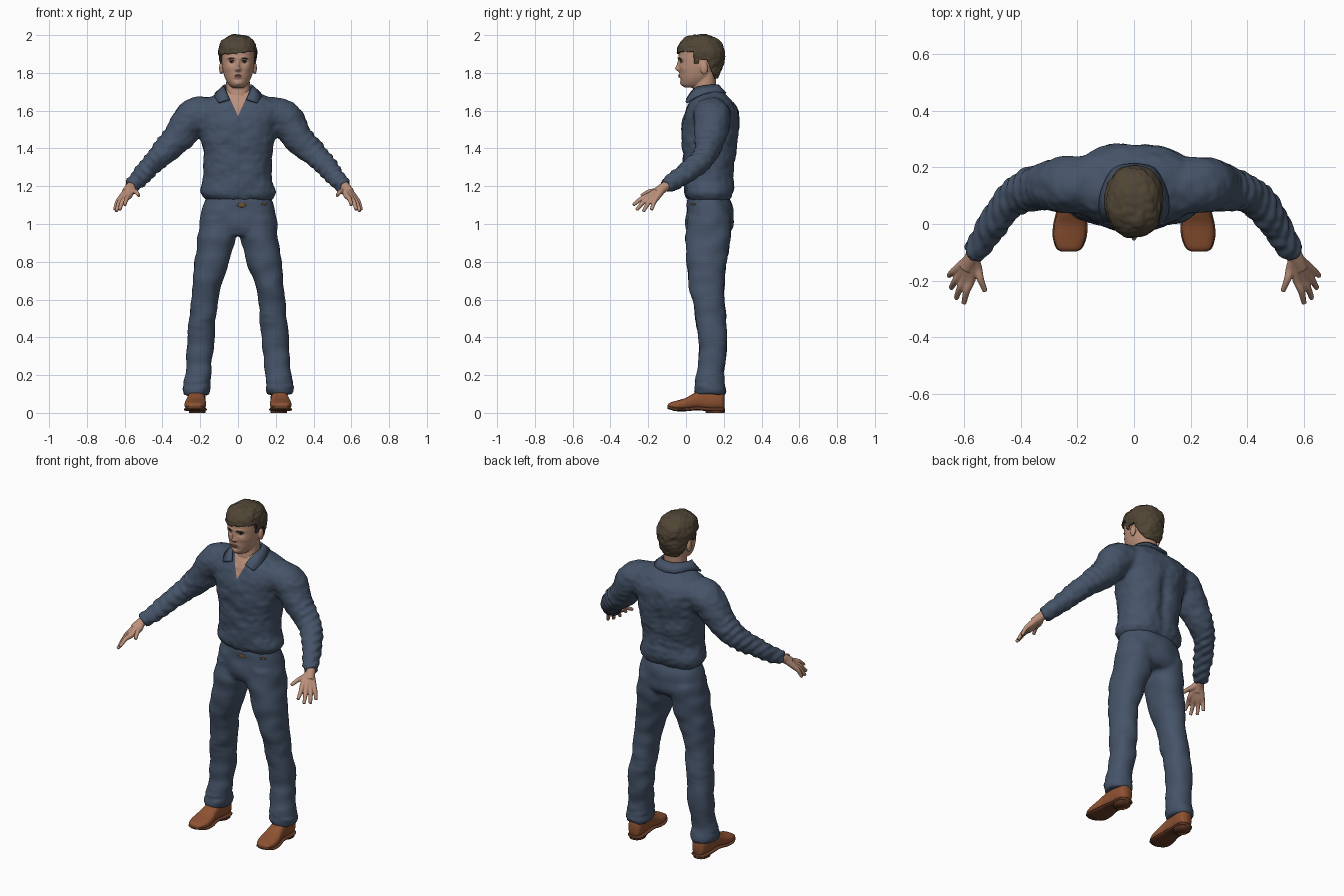
import bpy, bmesh, math
from mathutils import Vector, noise
from mathutils.bvhtree import BVHTree

if "Cube" in bpy.data.objects:
    bpy.data.objects.remove(bpy.data.objects["Cube"])


def material(name, *rgb):
    mat = bpy.data.materials.new(name)
    mat.use_nodes = True
    mat.diffuse_color = (*rgb, 1)
    mat.node_tree.nodes["Principled BSDF"].inputs["Base Color"].default_value = (*rgb, 1)
    return mat


CLOTH = material("navy cloth", .06, .088, .14)
SKIN = material("skin", .5, .28, .195)
LIP = material("lips", .36, .15, .11)
HAIR = material("dark brown hair", .08, .06, .036)
LEATHER = material("brown leather", .27, .085, .032)
SOLE = material("dark sole", .13, .045, .02)
WHITE = material("eye white", .55, .48, .42)
DARK = material("dark iris", .02, .014, .01)
BRASS = material("dull brass", .16, .08, .03)


def spline(rows, steps=5):
    """Catmull-Rom interpolation of rows of numbers."""
    rows = [rows[0], *rows, rows[-1]]
    out = []
    for a, b, c, d in zip(rows, rows[1:], rows[2:], rows[3:]):
        for i in range(steps):
            t = i / steps
            out.append([q + t * (r - p + t * (2*p - 5*q + 4*r - s + t * (3*(q - r) + s - p))) / 2
                        for p, q, r, s in zip(a, b, c, d)])
    return out + [list(rows[-1])]


def loft(bm, rings, power=2, sides=36):
    """Skin a closed body over superellipse rings (centre, u, v)."""
    loops = []
    for c, u, v in rings:
        loop = []
        for i in range(sides):
            a = math.tau * i / sides
            p, q = [math.copysign(abs(f) ** (2 / power), f) for f in (math.cos(a), math.sin(a))]
            loop.append(bm.verts.new(c + u * p + v * q))
        loops.append(loop)
    for lo, hi in zip(loops, loops[1:]):
        for i in range(sides):
            j = (i + 1) % sides
            bm.faces.new((lo[i], lo[j], hi[j], hi[i]))
    bm.faces.new(loops[0][::-1])
    bm.faces.new(loops[-1])


def stack(bm, rows, side=1, power=2.2):
    """Body from level rings: height, centre x, half width, front y, back y."""
    loft(bm, [(Vector((side * x, (f + b) / 2, z)), Vector((w, 0, 0)), Vector((0, (b - f) / 2, 0)))
              for z, x, w, f, b in spline(rows)], power)


def tube(bm, rows, side=1):
    """Round limb along a path: x, y, z, radius."""
    rows = spline(rows)
    pts = [Vector((side * r[0], r[1], r[2])) for r in rows]
    rings = []
    for i, p in enumerate(pts):
        t = (pts[min(i + 1, len(pts) - 1)] - pts[max(i - 1, 0)]).normalized()
        u = t.cross(Vector((0, 0, 1))).normalized()
        rings.append((p, u * rows[i][3], t.cross(u) * rows[i][3]))
    loft(bm, rings, sides=20)


def ball(bm, centre, size):
    geo = bmesh.ops.create_icosphere(bm, subdivisions=3, radius=1)
    for v in geo["verts"]:
        v.co = Vector(centre) + v.co * Vector(size)


def finish(name, bm, mat, voxel=0, sculpt=None, smoothing=4):
    """Fuse the bodies, smooth them, then apply a sculpt function."""
    obj = bpy.data.objects.new(name, bpy.data.meshes.new(name))
    bpy.context.scene.collection.objects.link(obj)
    bm.to_mesh(obj.data)
    bm.free()
    if voxel:
        mod = obj.modifiers.new("fuse", 'REMESH')
        mod.mode, mod.voxel_size = 'VOXEL', voxel
        mod = obj.modifiers.new("relax", 'SMOOTH')
        mod.iterations = smoothing
        graph = bpy.context.evaluated_depsgraph_get()
        obj.data = bpy.data.meshes.new_from_object(obj.evaluated_get(graph))
        obj.modifiers.clear()
    if sculpt:
        moved = [sculpt(v.co.copy(), v.normal.copy()) for v in obj.data.vertices]
        for v, co in zip(obj.data.vertices, moved):
            v.co = co
    obj.data.materials.clear()
    obj.data.materials.append(mat)
    for p in obj.data.polygons:
        p.use_smooth = True
    return obj


def bell(d, width):
    return math.exp(-(d / width) ** 2)


def folds(p, n, size, depth):
    return p + n * depth * noise.noise(Vector((p.x * size, p.y * size, p.z * size * 1.5)))


# Shirt: torso and sleeves fused
def shirt_shape(p, n):
    p = folds(folds(p, n, 9, .008), n, 28, .004)
    if p.y > .18:
        p.y -= .016 * bell(p.x, .03) * bell(p.z - 1.36, .16)
    if abs(p.x) > .38:
        p += n * .003 * math.sin(110 * (p.z - abs(p.x)) + 9 * p.y)
    return p


bm = bmesh.new()
stack(bm, [(1.125, 0, .172, .012, .235), (1.16, 0, .2, -.006, .25), (1.2, 0, .192, -.012, .256),
           (1.27, 0, .18, -.012, .252), (1.36, 0, .182, -.018, .266), (1.45, 0, .198, -.022, .276),
           (1.54, 0, .22, -.018, .282), (1.6, 0, .235, -.004, .275), (1.645, 0, .215, .02, .25),
           (1.68, 0, .13, .042, .215), (1.71, 0, .075, .055, .175)], power=2.4)
for s in (1, -1):
    tube(bm, [(.13, .135, 1.575, .1), (.24, .138, 1.56, .1), (.32, .13, 1.455, .083), (.42, .095, 1.355, .064),
              (.49, .01, 1.28, .055), (.535, -.06, 1.23, .047), (.567, -.108, 1.2, .04)], s)
shirt = finish("shirt", bm, CLOTH, .011, shirt_shape)

# Open neckline: cut a V in the front and colour it as skin
shirt.data.materials.append(SKIN)
bm = bmesh.new()
bm.from_mesh(shirt.data)
for s in (1, -1):
    near = [f for f in bm.faces if f.calc_center_median().y < .1 and f.calc_center_median().z > 1.5]
    edges = {e for f in near for e in f.edges}
    verts = {v for f in near for v in f.verts}
    bmesh.ops.bisect_plane(bm, geom=[*verts, *edges, *near], plane_co=(0, 0, 1.57), plane_no=(s, 0, -.45))
for f in bm.faces:
    c = f.calc_center_median()
    f.material_index = int(c.y < .1 and abs(c.x) < .45 * (c.z - 1.57))
bm.to_mesh(shirt.data)
bm.free()

# Collar: folded strip with pointed tips
top = [(0, .168, 1.735), (.05, .155, 1.735), (.076, .1, 1.73), (.068, .045, 1.715), (.045, .006, 1.66)]
low = [(0, .21, 1.69), (.07, .195, 1.695), (.112, .12, 1.695), (.12, .05, 1.67), (.102, .002, 1.642)]
bm = bmesh.new()
for s in (1, -1):
    strip = [[bm.verts.new((s * x, y, z)) for x, y, z in spline(side, 4)] for side in (top, low)]
    for i in range(len(strip[0]) - 1):
        bm.faces.new((strip[0][i], strip[1][i], strip[1][i + 1], strip[0][i + 1])[::s])
bmesh.ops.remove_doubles(bm, verts=bm.verts, dist=.0005)
collar = finish("collar", bm, CLOTH)
mod = collar.modifiers.new("thickness", 'SOLIDIFY')
mod.thickness, mod.offset = .012, 0


# Trousers: hips and legs fused
def trouser_shape(p, n):
    p = folds(p, n, 9, .009)
    low_leg = max(bell(p.z - .13, .09), .5 * bell(p.z - .5, .1))
    return p + n * .006 * low_leg * noise.noise(Vector((p.x * 14, p.y * 14, p.z * 45)))


bm = bmesh.new()
stack(bm, [(1.17, 0, .165, .02, .22), (1.11, 0, .182, .004, .242), (1.04, 0, .2, -.002, .252),
           (.98, 0, .206, -.002, .246), (.94, 0, .19, .02, .22)])
for s in (1, -1):
    stack(bm, [(1.03, .1, .095, .005, .24), (.92, .113, .1, .0, .236), (.8, .138, .093, .002, .216),
               (.65, .17, .073, .022, .202), (.5, .186, .071, .052, .211), (.35, .2, .071, .068, .218),
               (.2, .212, .068, .06, .198), (.13, .221, .073, .046, .21), (.095, .221, .066, .05, .207)], s)
trousers = finish("trousers", bm, CLOTH, .011, trouser_shape, 3)

# Shoes: upper lofted heel to toe, over a thin sole and a heel block
last = [(-.097, .022, .042), (-.085, .042, .054), (-.045, .056, .066), (0, .056, .08), (.045, .048, .105),
        (.1, .044, .125), (.16, .045, .12), (.192, .038, .115), (.204, .022, .1)]
for s, side in ((1, "left"), (-1, "right")):
    for part, mat, grow in (("shoe", LEATHER, 0), ("sole", SOLE, .004)):
        bm = bmesh.new()
        rings = []
        for y, w, h in spline(last):
            lift = .008 + .006 * bell(y - .06, .04) + .012 * bell(y + .1, .03)
            mid, half = (lift + .01, .01) if grow else ((h + lift + .008) / 2, (h - lift - .008) / 2)
            rings.append((Vector((s * (.222 - .05 * (y - .05)), y * (1 + grow), mid)),
                          Vector((w + grow, 0, 0)), Vector((0, 0, half))))
        loft(bm, rings, 2.6)
        if grow:
            stack(bm, [(0, .216, .043, .105, .205), (.022, .216, .043, .1, .206)], s)
        finish(f"{side}_{part}", bm, mat)

# Hands: fingers run from the wrist and fuse into a palm
fingers = [((.574, -.192, 1.152), (.6, -.28, 1.1)), ((.593, -.188, 1.143), (.627, -.262, 1.074)),
           ((.608, -.174, 1.138), (.645, -.226, 1.066)), ((.618, -.155, 1.14), (.653, -.183, 1.074)),
           ((.552, -.155, 1.175), (.524, -.237, 1.15))]
for s, side in ((1, "left"), (-1, "right")):
    bm = bmesh.new()
    tube(bm, [(.545, -.07, 1.22, .026), (.57, -.115, 1.195, .026), (.59, -.155, 1.165, .027)], s)
    for knuckle, tip in fingers:
        k, t = Vector(knuckle), Vector(tip)
        mid = (k + t) / 2 + Vector((.003, 0, .008))
        tube(bm, [(.569, -.115, 1.197, .021), (*k, .0165), (*mid, .0125), (*t, .009)], s)
    finish(f"{side}_hand", bm, SKIN, .004, None, 2)

# Head and neck: soft bumps as (x, z, width, height, push to the front)
bumps = [(0, 1.822, .011, .014, .021), (0, 1.846, .008, .02, .011), (.011, 1.817, .007, .007, .007),
         (.034, 1.858, .018, .012, -.009), (.03, 1.878, .03, .008, .005), (0, 1.783, .022, .013, .006),
         (0, 1.764, .02, .006, -.003), (0, 1.744, .02, .014, .006), (.05, 1.825, .02, .016, .004)]


def face_shape(p, n):
    if p.y < .05 and n.y < 0 and p.z > 1.72:
        p.y -= sum(d * bell(abs(p.x) - x, w) * bell(p.z - z, h) for x, z, w, h, d in bumps)
    return p


bm = bmesh.new()
stack(bm, [(1.722, 0, .028, -.006, .06), (1.738, 0, .048, -.023, .1), (1.77, 0, .068, -.03, .135),
           (1.81, 0, .08, -.034, .155), (1.85, 0, .086, -.037, .17), (1.89, 0, .087, -.039, .18),
           (1.93, 0, .085, -.034, .18), (1.965, 0, .065, .0, .15), (1.98, 0, .03, .04, .11)])
stack(bm, [(1.6, 0, .07, .04, .17), (1.66, 0, .066, .036, .162), (1.72, 0, .063, .04, .158),
           (1.8, 0, .062, .05, .16)])
for s in (1, -1):
    ball(bm, (s * .089, .096, 1.825), (.011, .02, .034))
head = finish("head", bm, SKIN, .0045, face_shape, 3)


# Hair: cap trimmed to a hairline that drops behind the ears
def hair_shape(p, n):
    p = folds(folds(p, n, 18, .006), n, 45, .004)
    line = 1.905 + .1 * p.x + .006 * noise.noise(Vector((p.x * 50, 0, 0)))
    if p.y > .04:
        line = 1.85 if p.y < .068 else 1.868
    if p.y > .112:
        line = max(1.868 - 2.6 * (p.y - .112), 1.77)
    p.z = max(p.z, line)
    return p


bm = bmesh.new()
stack(bm, [(1.762, 0, .05, .09, .165), (1.8, 0, .082, .05, .184), (1.84, 0, .094, .0, .196),
           (1.88, 0, .101, -.038, .205), (1.92, 0, .101, -.048, .206), (1.96, 0, .09, -.034, .188),
           (1.988, 0, .064, .0, .152), (2.002, 0, .03, .04, .11)])
finish("hair", bm, HAIR, .006, hair_shape, 2)


# Thin details laid on a surface
def patch(name, target, x, z, w, h, mat, roll=0, raise_by=0):
    bm = bmesh.new()
    bm.from_mesh(target.data)
    hit, normal, *_ = BVHTree.FromBMesh(bm).ray_cast(Vector((x, -1, z)), Vector((0, 1, 0)))
    bm.free()
    bm = bmesh.new()
    ball(bm, (0, 0, 0), (w, h, .004))
    obj = finish(name, bm, mat)
    obj.location = hit + normal * raise_by
    turn = math.atan2(normal.x, -normal.y)
    obj.rotation_euler = (math.pi / 2, roll, turn)


for s, side in ((1, "left"), (-1, "right")):
    patch(f"{side}_eye", head, s * .034, 1.857, .014, .0055, WHITE)
    patch(f"{side}_iris", head, s * .033, 1.857, .006, .0055, DARK, 0, .002)
    patch(f"{side}_eyelid", head, s * .034, 1.8635, .016, .0025, DARK, s * .1, .001)
    patch(f"{side}_eyebrow", head, s * .036, 1.877, .022, .0042, HAIR, s * .12)
    patch(f"{side}_nostril", head, s * .008, 1.812, .004, .002, LIP)
patch("upper_lip", head, 0, 1.787, .023, .0035, LIP)
patch("lower_lip", head, 0, 1.779, .019, .0045, LIP)
patch("belt_buckle", trousers, .02, 1.1, .022, .012, BRASS)
patch("belt_loop", trousers, .14, 1.105, .02, .006, BRASS)
